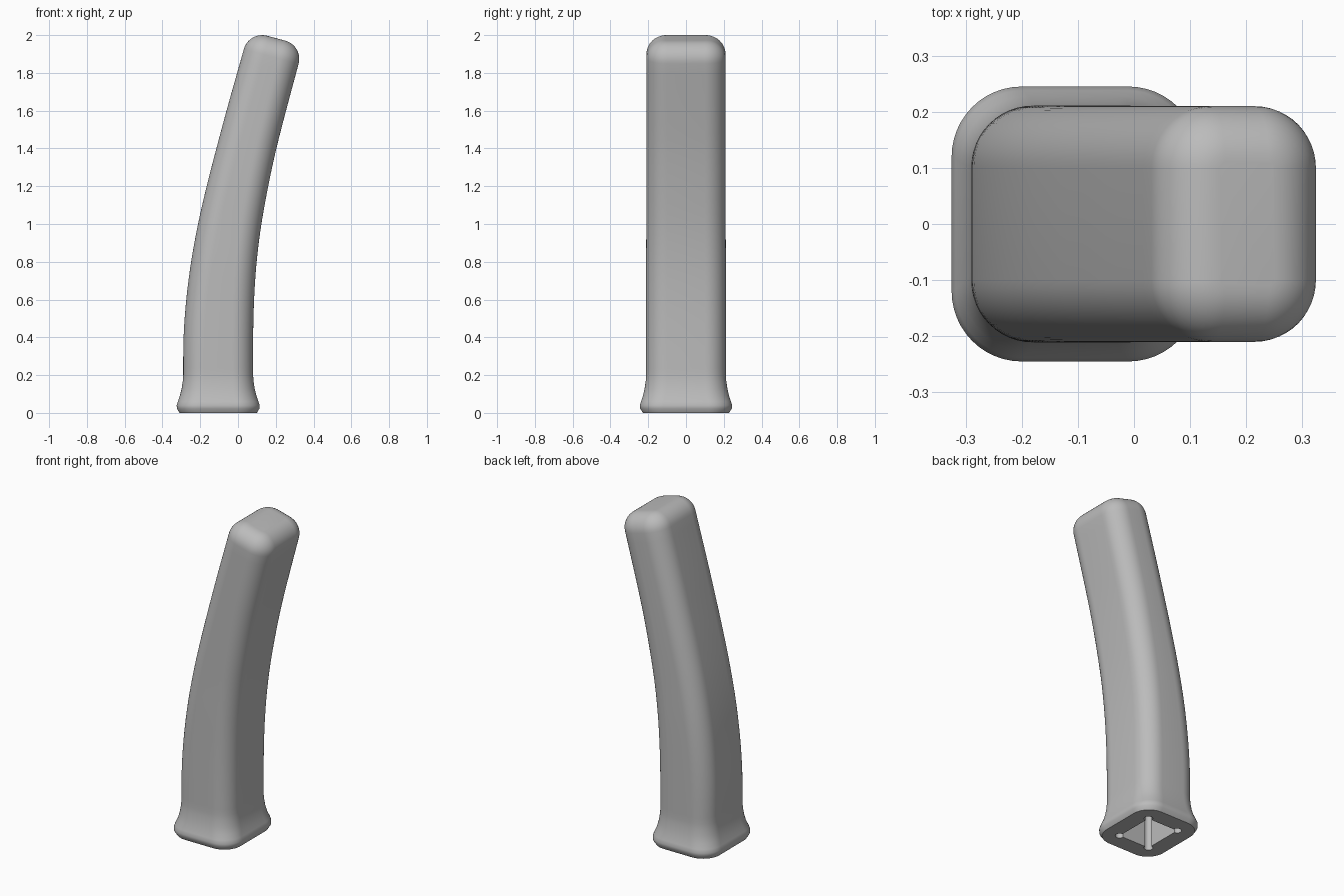
import bpy, bmesh, math
from mathutils import Vector, Matrix

if "Cube" in bpy.data.objects:
    bpy.data.objects.remove(bpy.data.objects["Cube"], do_unlink=True)

STEPS = 12  # segments per rounded corner


def corner_loop(hw, hd, radius, sweep):
    """Rectangle with a circular arc of the given sweep at each corner."""
    points = []
    for corner in range(4):
        middle = math.radians(45 + 90 * corner)
        cx = math.copysign(hw, math.cos(middle))
        cy = math.copysign(hd, math.sin(middle))
        for i in range(STEPS + 1):
            a = middle + math.radians(sweep) * (i / STEPS - 0.5)
            points.append(Vector((cx + radius * math.cos(a), cy + radius * math.sin(a), 0)))
    return points


def rounded(hw, hd, r):
    return corner_loop(hw - r, hd - r, r, 90)


def placed(points, x, z, tilt):
    m = Matrix.Translation((x, 0, z)) @ Matrix.Rotation(math.radians(tilt), 4, 'Y')
    return [m @ p for p in points]


def spline(stations, steps):
    """Smooth interpolation through the stations."""
    result = []
    for k in range(len(stations) - 1):
        p0, p1 = stations[max(k - 1, 0)], stations[k]
        p2, p3 = stations[k + 1], stations[min(k + 2, len(stations) - 1)]
        for s in range(steps):
            t = s / steps
            result.append([
                b + 0.5 * t * (c - a + t * (2*a - 5*b + 4*c - d + t * (3*(b - c) + d - a)))
                for a, b, c, d in zip(p0, p1, p2, p3)])
    return result + [stations[-1]]


# Curved shaft: x, z, tilt, half width, half depth, corner radius
BASE_X = -0.105
shaft = [
    (BASE_X, 0.20, 0, 0.185, 0.211, 0.11),
    (-0.104, 0.40, 1, 0.184, 0.211, 0.11),
    (-0.094, 0.60, 4, 0.179, 0.211, 0.11),
    (-0.074, 0.80, 7, 0.172, 0.211, 0.11),
    (-0.043, 1.00, 10, 0.165, 0.210, 0.11),
    (-0.002, 1.20, 12.5, 0.159, 0.210, 0.11),
    (0.045, 1.40, 14, 0.154, 0.210, 0.11),
    (0.097, 1.60, 15, 0.152, 0.210, 0.11),
    (0.176, 1.887, 15, 0.150, 0.210, 0.11),
]
# Flared foot with a small bevel underneath: z, half width, half depth, radius
foot = [(0, 0.205, 0.228, 0.11), (0.022, 0.218, 0.242, 0.12), (0.04, 0.22, 0.245, 0.125),
        (0.06, 0.213, 0.238, 0.12), (0.09, 0.203, 0.228, 0.12), (0.13, 0.193, 0.219, 0.115),
        (0.17, 0.187, 0.213, 0.11)]

# Socket in the foot, with a round relief in each corner
socket = corner_loop(0.105, 0.125, 0.025, 270)
loops = [placed(socket, BASE_X, 0.8, 0), placed(socket, BASE_X, 0, 0)]
loops += [placed(rounded(hw, hd, r), BASE_X, z, 0) for z, hw, hd, r in foot]
loops += [placed(rounded(hw, hd, r), x, z, tilt) for x, z, tilt, hw, hd, r in spline(shaft, 4)]

# Rounded end cap
x, z, tilt, hw, hd, r = shaft[-1]
FILLET = 0.1
for i in range(1, 11):
    a = math.radians(9 * i)
    inset, rise = FILLET * (1 - math.cos(a)), FILLET * math.sin(a)
    lean = math.radians(tilt)
    loops.append(placed(rounded(hw - inset, hd - inset, r - inset),
                        x + rise * math.sin(lean), z + rise * math.cos(lean), tilt))

# Skin all loops into one closed grip
bm = bmesh.new()
rings = [[bm.verts.new(p) for p in loop] for loop in loops]
for low, high in zip(rings, rings[1:]):
    for i in range(len(low)):
        j = (i + 1) % len(low)
        bm.faces.new((low[i], low[j], high[j], high[i]))
bm.faces.new(rings[0][::-1])
bm.faces.new(rings[-1])
bmesh.ops.recalc_face_normals(bm, faces=bm.faces[:])
mesh = bpy.data.meshes.new("handle_grip")
bm.to_mesh(mesh)
bm.free()

grip = bpy.data.objects.new("handle_grip", mesh)
bpy.context.collection.objects.link(grip)

grey = bpy.data.materials.new("grey_rubber")
grey.use_nodes = True
colour = (0.5, 0.5, 0.5, 1)
grey.diffuse_color = colour
grey.node_tree.nodes["Principled BSDF"].inputs["Base Color"].default_value = colour
mesh.materials.append(grey)

bpy.ops.object.select_all(action='DESELECT')
grip.select_set(True)
bpy.context.view_layer.objects.active = grip
bpy.ops.object.shade_smooth_by_angle(angle=math.radians(35))
